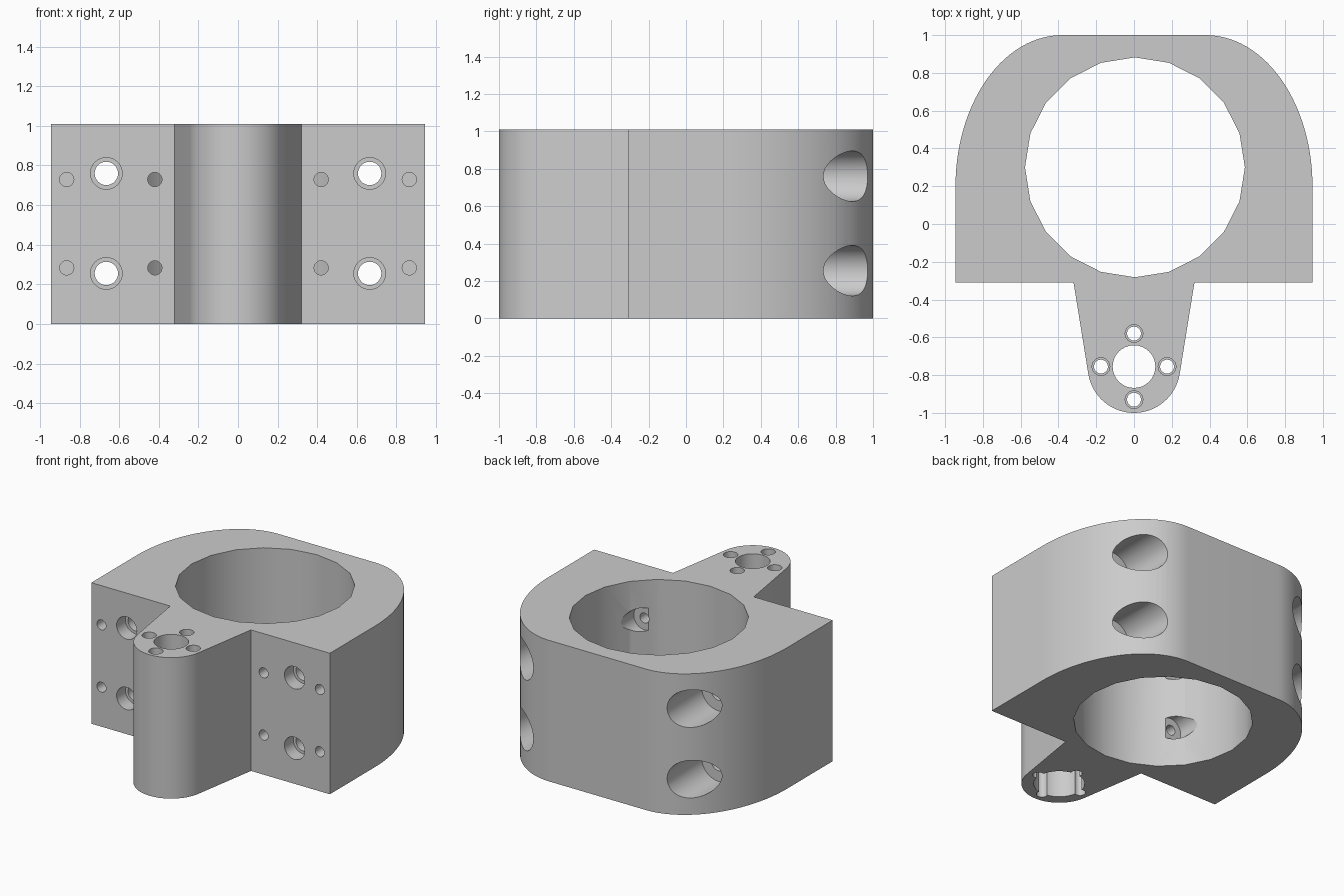
import bpy
import bmesh
from math import sin, cos, pi, atan2, acos, hypot

if "Cube" in bpy.data.objects:
    bpy.data.objects.remove(bpy.data.objects["Cube"], do_unlink=True)

HEIGHT = 1.01
HALF_W, FRONT_Y, BACK_Y = 0.945, -0.31, 1.0
ARM_Y, ARM_R, ARM_ROOT = -0.755, 0.245, 0.32

grey = bpy.data.materials.new("plain grey")
grey.use_nodes = True
colour = (0.6, 0.6, 0.6, 1)
grey.diffuse_color = colour
grey.node_tree.nodes["Principled BSDF"].inputs["Base Color"].default_value = colour


def add_prism(name, points, depth):
    """Extrude a counter-clockwise xy outline upward from z = 0."""
    bm = bmesh.new()
    face = bm.faces.new([bm.verts.new((x, y, 0)) for x, y in points])
    top = bmesh.ops.extrude_face_region(bm, geom=[face])["geom"]
    bmesh.ops.translate(bm, vec=(0, 0, depth),
                        verts=[g for g in top if isinstance(g, bmesh.types.BMVert)])
    bmesh.ops.recalc_face_normals(bm, faces=bm.faces)
    mesh = bpy.data.meshes.new(name)
    bm.to_mesh(mesh)
    bm.free()
    mesh.materials.append(grey)
    obj = bpy.data.objects.new(name, mesh)
    bpy.context.collection.objects.link(obj)
    return obj


def arc(cx, cy, rx, ry, start, end, steps):
    return [(cx + rx * cos(start + (end - start) * i / steps),
             cy + ry * sin(start + (end - start) * i / steps)) for i in range(steps + 1)]


cutters = []


def bore_z(x, y, r, z0, z1, sides=32):
    """Vertical hole."""
    cut = add_prism("bore_cutter", arc(x, y, r, r, pi / 2, pi / 2 + 2 * pi, sides)[:-1], z1 - z0)
    cut.location.z = z0
    cutters.append(cut)


def bore_y(x, z, r, y0, y1, sides=32):
    """Hole running front to back, on both sides of the body."""
    for side in (-1, 1):
        cut = add_prism("bore_cutter", arc(side * x, -z, r, r, 0, 2 * pi, sides)[:-1], y1 - y0)
        cut.rotation_euler.x = -pi / 2
        cut.location.y = y0
        cutters.append(cut)


# Body outline: tapered rounded arm, square front, elliptical back corners
root_dy = FRONT_Y - ARM_Y
tangent = atan2(root_dy, ARM_ROOT) - acos(ARM_R / hypot(root_dy, ARM_ROOT))
outline = arc(0, ARM_Y, ARM_R, ARM_R, -pi - tangent, tangent, 32)
outline += [(ARM_ROOT, FRONT_Y), (HALF_W, FRONT_Y)]
outline += arc(0.38, 0.2, HALF_W - 0.38, BACK_Y - 0.2, 0, pi / 2, 28)
outline += arc(-0.38, 0.2, HALF_W - 0.38, BACK_Y - 0.2, pi / 2, pi, 28)
outline += [(-HALF_W, FRONT_Y), (-ARM_ROOT, FRONT_Y)]
body = add_prism("clamp_block", outline, HEIGHT)

# Large faceted bore through the body
bore_z(0.005, 0.3, 0.582, -0.1, HEIGHT + 0.1, 20)

# Arm: shaft hole, wide pocket from below, four screw holes around it
bore_z(0, ARM_Y, 0.113, 0.5, HEIGHT + 0.1)
bore_z(0, ARM_Y, 0.166, -0.1, 0.86, 40)
for i in range(4):
    a = i * pi / 2
    x, y = 0.175 * cos(a), ARM_Y + 0.175 * sin(a)
    bore_z(x, y, 0.037, -0.1, HEIGHT + 0.05, 20)
    bore_z(x, y, 0.047, 0.92, HEIGHT + 0.1, 24)

# Bolt holes with a front recess and a wide counterbore from the back
for z in (0.255, 0.76):
    bore_y(0.665, z, 0.059, -0.5, 0.8)
    bore_y(0.665, z, 0.08, -0.45, FRONT_Y + 0.1)
    bore_y(0.665, z, 0.135, 0.58, 1.2, 40)

# Small screw holes: blind outer ones, inner ones sunk into the large bore
for z in (0.283, 0.729):
    bore_y(0.865, z, 0.036, -0.5, FRONT_Y + 0.25, 20)
    bore_y(0.42, z, 0.036, -0.5, 0.1, 20)
    bore_y(0.42, z, 0.085, -0.13, 0.28)

# Cut every hole, then discard the cutters
for cut in cutters:
    cut.hide_render = True
    mod = body.modifiers.new("hole", "BOOLEAN")
    mod.operation = "DIFFERENCE"
    mod.solver = "EXACT"
    mod.object = cut
bpy.context.view_layer.update()
graph = bpy.context.evaluated_depsgraph_get()
cut_mesh = bpy.data.meshes.new_from_object(body.evaluated_get(graph))
body.modifiers.clear()
body.data = cut_mesh
body.data.materials.clear()
body.data.materials.append(grey)
for cut in cutters:
    bpy.data.objects.remove(cut, do_unlink=True)

bpy.ops.object.select_all(action="DESELECT")
body.select_set(True)
bpy.context.view_layer.objects.active = body
bpy.ops.object.shade_smooth_by_angle(angle=pi / 7)
